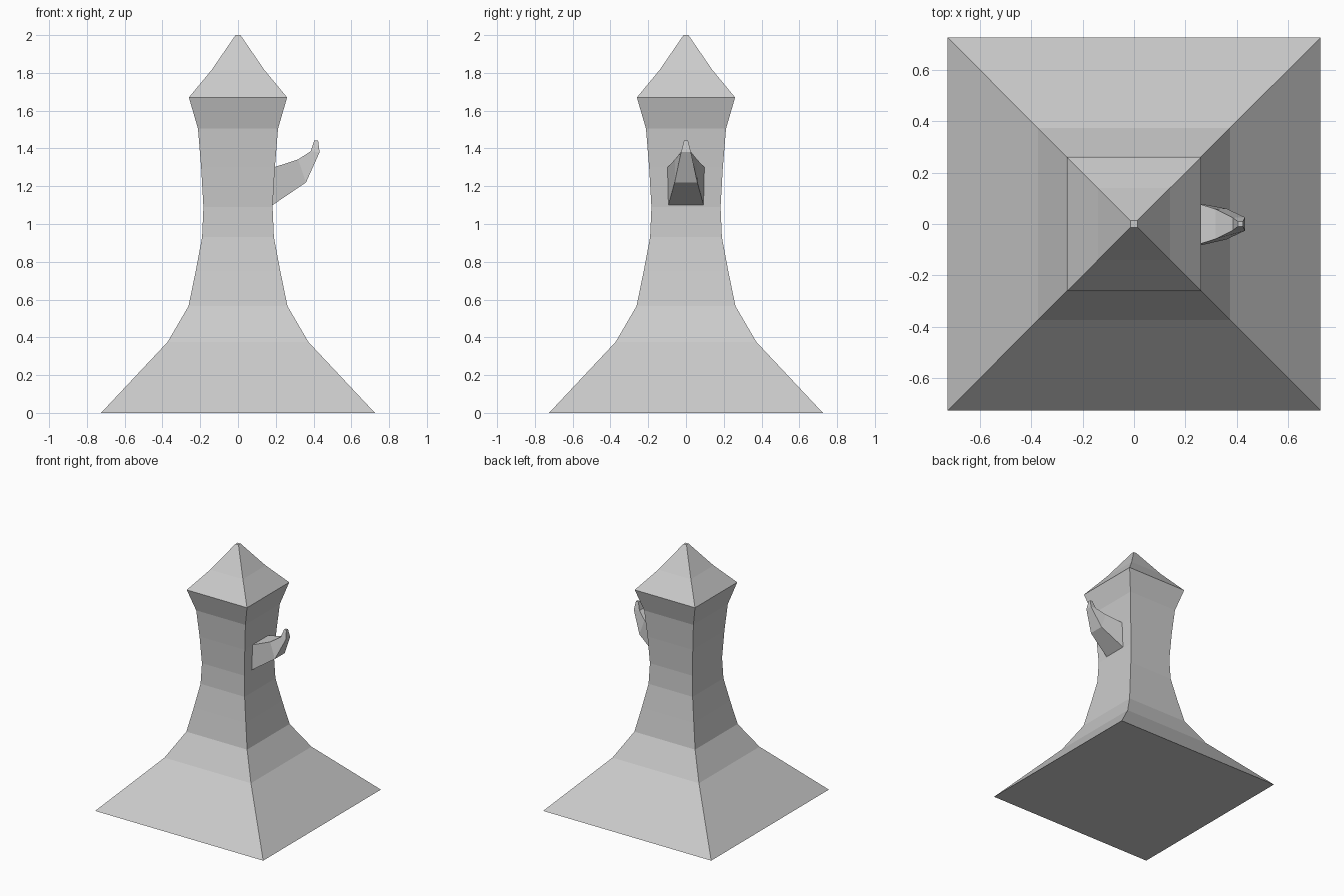
import bpy

if "Cube" in bpy.data.objects:
    bpy.data.objects.remove(bpy.data.objects["Cube"])


def loft(name, rings):
    """Bridge a list of four-point rings and cap both ends."""
    verts = [p for ring in rings for p in ring]
    faces = [(3, 2, 1, 0)]
    for r in range(len(rings) - 1):
        a, b = r * 4, r * 4 + 4
        for i in range(4):
            j = (i + 1) % 4
            faces.append((a + i, a + j, b + j, b + i))
    n = len(verts)
    faces.append((n - 4, n - 3, n - 2, n - 1))
    mesh = bpy.data.meshes.new(name)
    mesh.from_pydata(verts, [], faces)
    obj = bpy.data.objects.new(name, mesh)
    bpy.context.collection.objects.link(obj)
    return obj


def square(w, z):
    return [(-w, -w, z), (w, -w, z), (w, w, z), (-w, w, z)]


# Square tower: half width and height, from flared foot to pointed roof
profile = [(0.725, 0), (0.373, 0.375), (0.262, 0.565), (0.224, 0.75),
           (0.190, 0.93), (0.183, 1.09), (0.195, 1.30), (0.212, 1.505),
           (0.26, 1.67), (0.14, 1.815), (0.013, 2.0)]
loft("tower", [square(w, z) for w, z in profile])

# Upturned spout: lower x, z, half width, then upper x, z, half width
sections = [(0.18, 1.098, 0.094, 0.19, 1.30, 0.099),
            (0.36, 1.22, 0.06, 0.318, 1.342, 0.058),
            (0.432, 1.38, 0.026, 0.385, 1.385, 0.024),
            (0.424, 1.443, 0.01, 0.404, 1.443, 0.01)]
loft("spout", [[(xl, -wl, zl), (xl, wl, zl), (xu, wu, zu), (xu, -wu, zu)]
               for xl, zl, wl, xu, zu, wu in sections])
